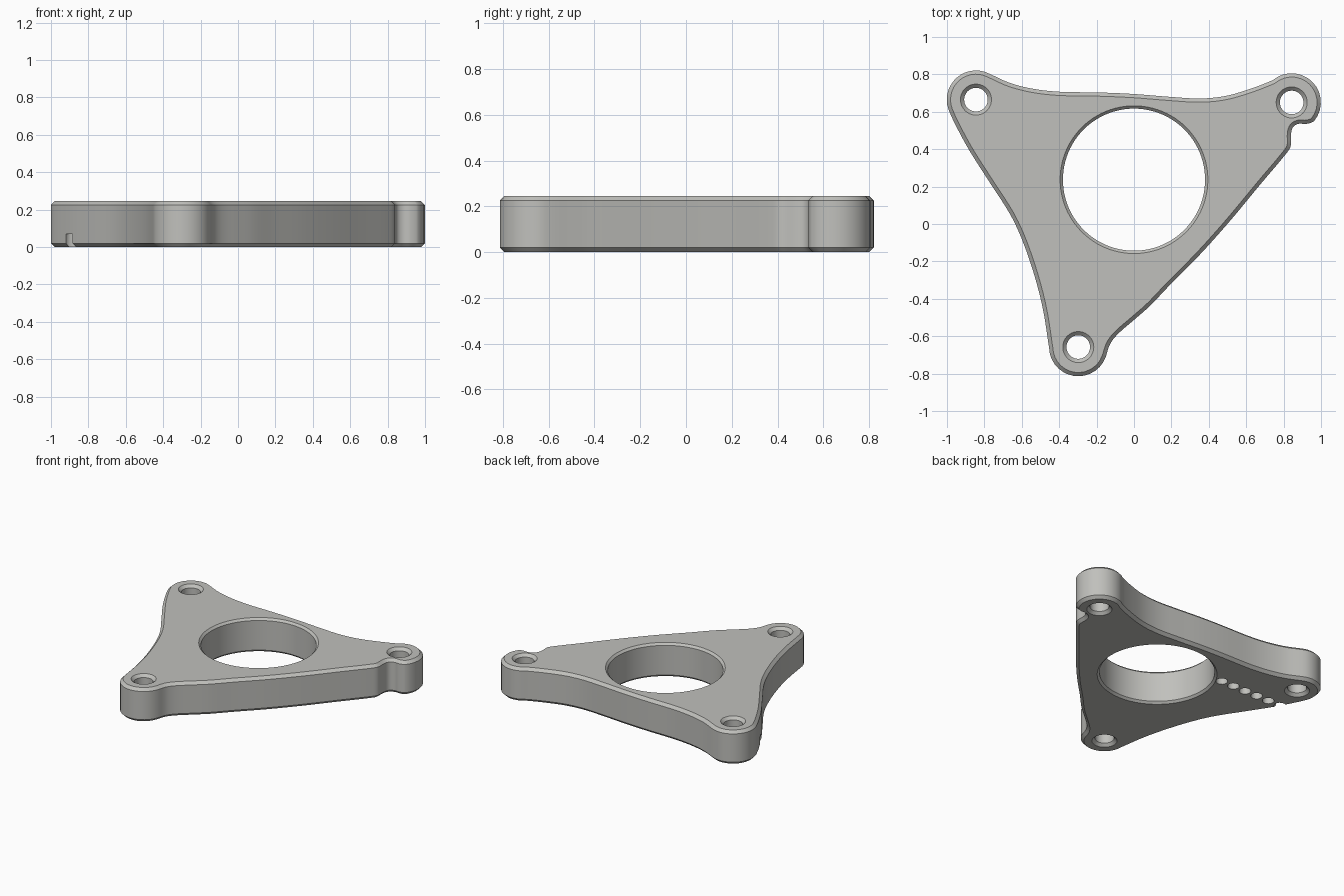
import bpy, bmesh, math
from mathutils import Vector
from mathutils.geometry import interpolate_bezier

if "Cube" in bpy.data.objects:
    bpy.data.objects.remove(bpy.data.objects["Cube"])

H, C = 0.245, 0.02  # plate thickness and edge chamfer
EARS = [(-0.845, 0.665), (0.843, 0.65), (-0.298, -0.658)]
R = 0.156           # ear radius


def arc(c, a0, a1, n=14):
    """Points around an ear, angles in degrees."""
    angles = [math.radians(a0 + (a1 - a0) * i / n) for i in range(n + 1)]
    return [Vector((c[0] + R * math.cos(a), c[1] + R * math.sin(a))) for a in angles]


def smooth(points, start, end, n=5):
    """Smooth curve through points, joining two arc ends (returned without the ends)."""
    p = [start[0], start[1]] + [Vector(q) for q in points] + [end[0], end[1]]
    out = []
    for i in range(1, len(p) - 2):
        d = (p[i + 1] - p[i]).length
        t0 = (p[i + 1] - p[i - 1]).normalized() * d / 3
        t1 = (p[i + 2] - p[i]).normalized() * d / 3
        out += interpolate_bezier(p[i], p[i] + t0, p[i + 1] - t1, p[i + 1], n + 1)[1:]
    return [Vector(v[:2]) for v in out[:-1]]


def loft(name, loops, mat):
    """Closed solid through equal rings of (x, y, z) points."""
    bm = bmesh.new()
    rings = [[bm.verts.new(p) for p in ring] for ring in loops]
    n = len(rings[0])
    for a, b in zip(rings, rings[1:]):
        for i in range(n):
            j = (i + 1) % n
            bm.faces.new((a[i], a[j], b[j], b[i]))
    bm.faces.new(rings[0][::-1])
    bm.faces.new(rings[-1])
    bmesh.ops.recalc_face_normals(bm, faces=bm.faces)
    me = bpy.data.meshes.new(name)
    bm.to_mesh(me)
    bm.free()
    me.materials.append(mat)
    ob = bpy.data.objects.new(name, me)
    bpy.context.collection.objects.link(ob)
    return ob


def lathe(name, centre, profile, mat, n):
    """Turned cutter from (radius, z) pairs."""
    return loft(name, [[(centre[0] + r * math.cos(math.tau * i / n),
                         centre[1] + r * math.sin(math.tau * i / n), z)
                        for i in range(n)] for r, z in profile], mat)


def hole_profile(r, flare):
    """Through hole, countersunk on both faces."""
    e = 0.01
    return [(r + flare + e, -e), (r, flare), (r, H - flare), (r + flare + e, H + e)]


grey = bpy.data.materials.new("warm grey")
grey.diffuse_color = (0.53, 0.53, 0.505, 1)
grey.use_nodes = True
grey.node_tree.nodes["Principled BSDF"].inputs["Base Color"].default_value = grey.diffuse_color

# Outline, counter-clockwise from the back right ear
ear_r = arc(EARS[1], -40, 130)
ear_l = arc(EARS[0], 62, 200)
ear_f = arc(EARS[2], 182, 340)
back = [(0.62, 0.722), (0.487, 0.684), (0.353, 0.671), (0.19, 0.68), (0, 0.695),
        (-0.18, 0.703), (-0.396, 0.707), (-0.535, 0.722), (-0.663, 0.754)]
left = [(-0.957, 0.535), (-0.882, 0.396), (-0.77, 0.22), (-0.663, 0.053),
        (-0.6, -0.08), (-0.535, -0.267), (-0.487, -0.455)]
right = [(-0.128, -0.642), (-0.086, -0.588), (0, -0.513), (0.086, -0.437), (0.19, -0.328),
         (0.353, -0.163), (0.513, 0.016), (0.674, 0.21), (0.815, 0.378), (0.838, 0.418),
         (0.84, 0.485), (0.852, 0.52), (0.882, 0.536), (0.92, 0.535)]
outline = (ear_r + smooth(back, ear_r[-2:], ear_l[:2]) + ear_l
           + smooth(left, ear_l[-2:], ear_f[:2]) + ear_f
           + smooth(right, ear_f[-2:], ear_r[:2]))

# Inset outline for the chamfers
inset = []
for i, p in enumerate(outline):
    t = (outline[(i + 1) % len(outline)] - outline[i - 1]).normalized()
    inset.append(p + Vector((-t.y, t.x)) * C)


def ring(points, z):
    return [(p.x, p.y, z) for p in points]


plate = loft("mounting_plate", [ring(inset, 0), ring(outline, C),
                                ring(outline, H - C), ring(inset, H)], grey)

# Centre bore, bolt holes and the row of shallow pockets underneath
cutters = [lathe("bore_cutter", (0, 0.237), hole_profile(0.38, 0.015), grey, 96)]
cutters += [lathe("bolt_cutter", c, hole_profile(0.063, 0.02), grey, 40) for c in EARS]
cutters += [lathe("pocket_cutter", (-0.385 - 0.1 * k, 0.441),
                  [(0.039, -0.05), (0.039, 0.07)], grey, 24) for k in range(6)]

bpy.context.view_layer.objects.active = plate
for cutter in cutters:
    mod = plate.modifiers.new("cut", 'BOOLEAN')
    mod.operation, mod.solver, mod.object = 'DIFFERENCE', 'EXACT', cutter
    bpy.ops.object.modifier_apply(modifier=mod.name)
    bpy.data.objects.remove(cutter)

plate.select_set(True)
bpy.ops.object.shade_smooth_by_angle(angle=math.radians(28))
